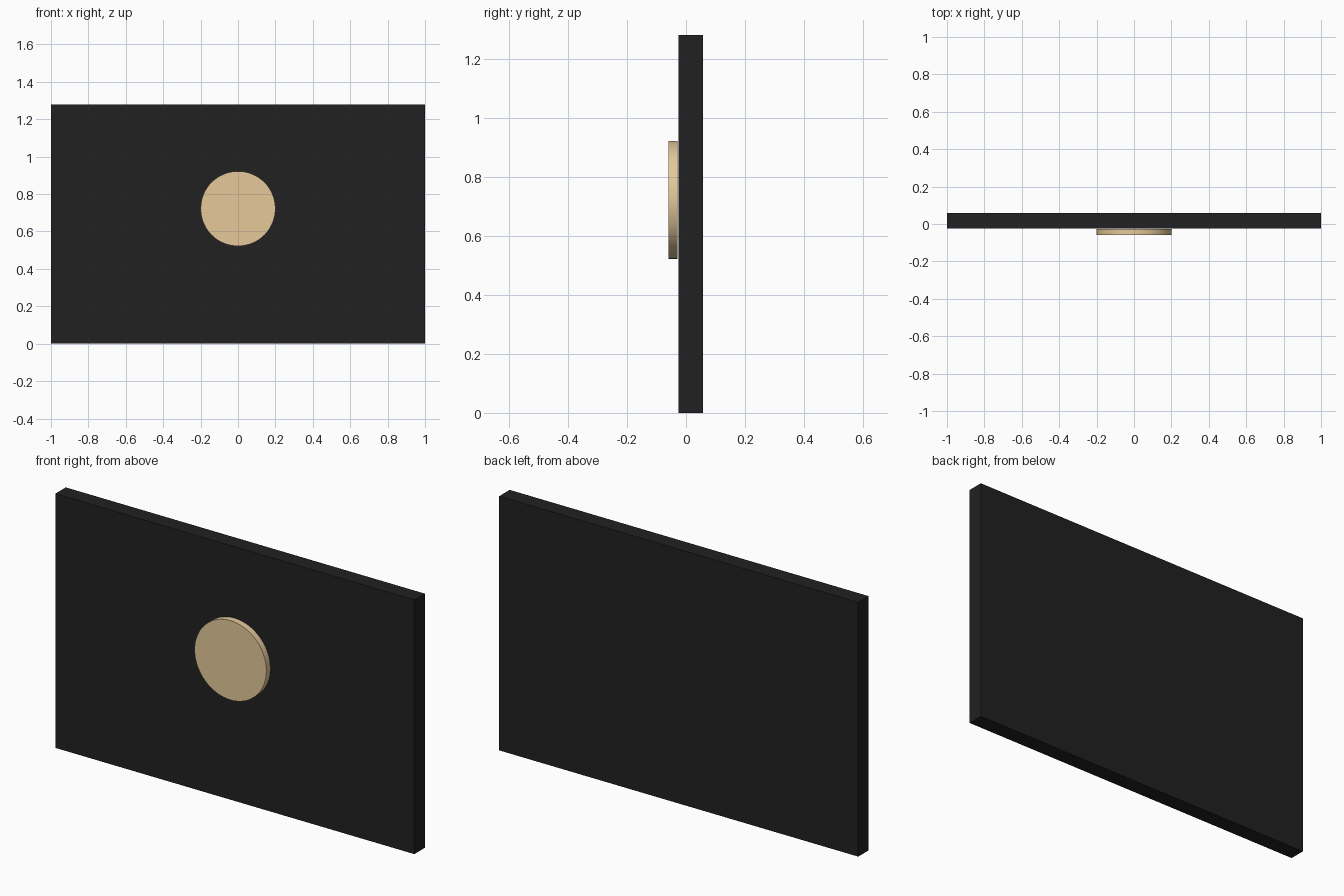
import bpy
import math

if "Cube" in bpy.data.objects:
    bpy.data.objects.remove(bpy.data.objects["Cube"])


def paint(obj, name, color):
    mat = bpy.data.materials.new(name)
    mat.diffuse_color = color
    mat.use_nodes = True
    mat.node_tree.nodes["Principled BSDF"].inputs["Base Color"].default_value = mat.diffuse_color
    obj.data.materials.append(mat)


# Upright dark panel
bpy.ops.mesh.primitive_cube_add(size=1, location=(0, 0.0165, 0.64))
panel = bpy.context.object
panel.name = "panel"
panel.scale = (2, 0.083, 1.28)
bpy.ops.object.transform_apply(location=False, rotation=False, scale=True)
paint(panel, "dark", (0.015, 0.015, 0.015, 1))

# Round disc mounted on the front
bpy.ops.mesh.primitive_cylinder_add(
    vertices=64, radius=0.2, depth=0.032,
    location=(0, -0.044, 0.722), rotation=(math.pi / 2, 0, 0))
disc = bpy.context.object
disc.name = "round_disc"
bpy.ops.object.shade_smooth_by_angle(angle=math.radians(30))
paint(disc, "tan", (0.78, 0.58, 0.32, 1))
